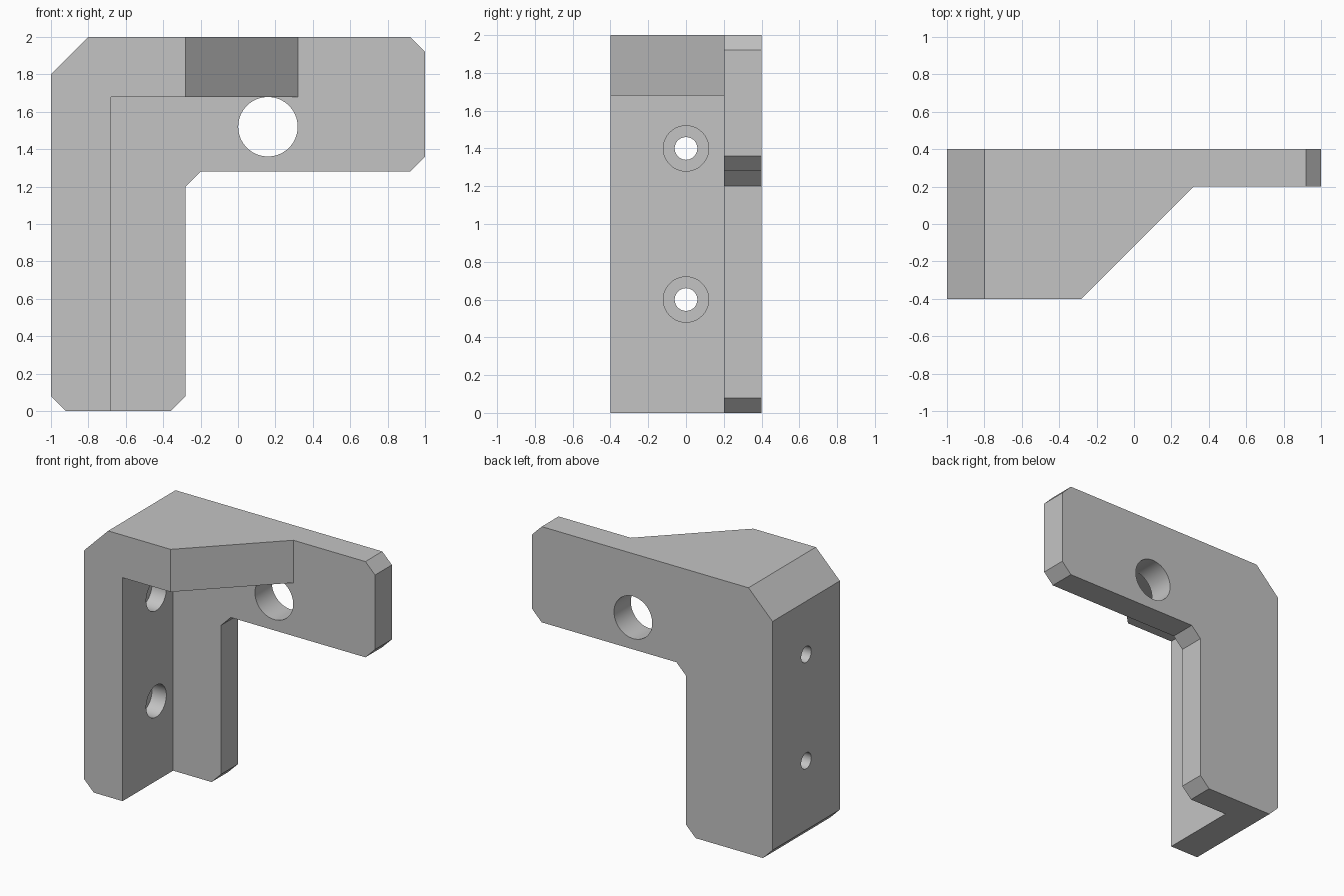
import bpy
import bmesh
import math
from mathutils import Matrix, Vector

cube = bpy.data.objects.get("Cube")
if cube:
    bpy.data.objects.remove(cube, do_unlink=True)

grey = bpy.data.materials.new("plain grey")
grey.use_nodes = True
colour = (0.55, 0.55, 0.55, 1)
grey.diffuse_color = colour
grey.node_tree.nodes["Principled BSDF"].inputs["Base Color"].default_value = colour


def prism(name, points, direction):
    """Extrude a flat outline of 3D points along a direction."""
    bm = bmesh.new()
    face = bm.faces.new([bm.verts.new(p) for p in points])
    grown = bmesh.ops.extrude_face_region(bm, geom=[face], use_keep_orig=True)
    moved = [v for v in grown["geom"] if isinstance(v, bmesh.types.BMVert)]
    bmesh.ops.translate(bm, verts=moved, vec=direction)
    bmesh.ops.recalc_face_normals(bm, faces=bm.faces[:])
    return finish(name, bm)


def rod(name, centre, radius, depth, axis):
    """Cylinder centred on a point and lying along an axis."""
    bm = bmesh.new()
    turn = Vector(axis).to_track_quat("Z", "Y").to_matrix().to_4x4()
    bmesh.ops.create_cone(bm, cap_ends=True, segments=64, radius1=radius,
                          radius2=radius, depth=depth,
                          matrix=Matrix.Translation(centre) @ turn)
    return finish(name, bm)


def finish(name, bm):
    mesh = bpy.data.meshes.new(name)
    bm.to_mesh(mesh)
    bm.free()
    mesh.materials.append(grey)
    obj = bpy.data.objects.new(name, mesh)
    bpy.context.collection.objects.link(obj)
    return obj


# Chamfered L outline through the full depth
outline = [(-0.92, 0), (-0.36, 0), (-0.28, 0.08), (-0.28, 1.2), (-0.2, 1.28),
           (0.92, 1.28), (1, 1.36), (1, 1.92), (0.92, 2), (-0.8, 2),
           (-1, 1.8), (-1, 0.08)]
bracket = prism("bracket", [(x, -0.4, z) for x, z in outline], (0, 0.8, 0))

# Pocket that leaves the side wall, back plate and top gusset
pocket = [(-0.68, -0.6), (1.2, -0.6), (1.2, 0.2), (-0.68, 0.2)]
# Slanted front edge of the gusset
slant = [(-0.48, -0.6), (1.2, -0.6), (1.2, 0.2), (0.32, 0.2)]
cutters = [
    prism("pocket_cutter", [(x, y, -0.2) for x, y in pocket], (0, 0, 1.88)),
    prism("slant_cutter", [(x, y, -0.2) for x, y in slant], (0, 0, 2.4)),
    rod("plate_hole_cutter", (0.16, 0.35, 1.52), 0.159, 0.4, (0, 1, 0)),
]
# Counterbored screw holes in the side wall
for label, z in (("lower", 0.6), ("upper", 1.4)):
    cutters.append(rod(label + "_screw_cutter", (-0.85, 0, z), 0.06, 0.6, (1, 0, 0)))
    cutters.append(rod(label + "_counterbore_cutter", (-0.7, 0, z), 0.12, 0.2, (1, 0, 0)))

bpy.ops.object.select_all(action="DESELECT")
bracket.select_set(True)
bpy.context.view_layer.objects.active = bracket
for cutter in cutters:
    cut = bracket.modifiers.new(cutter.name, "BOOLEAN")
    cut.operation = "DIFFERENCE"
    cut.solver = "EXACT"
    cut.object = cutter
    bpy.ops.object.modifier_apply(modifier=cut.name)
    bpy.data.objects.remove(cutter, do_unlink=True)

bpy.ops.object.shade_smooth_by_angle(angle=math.radians(30))
